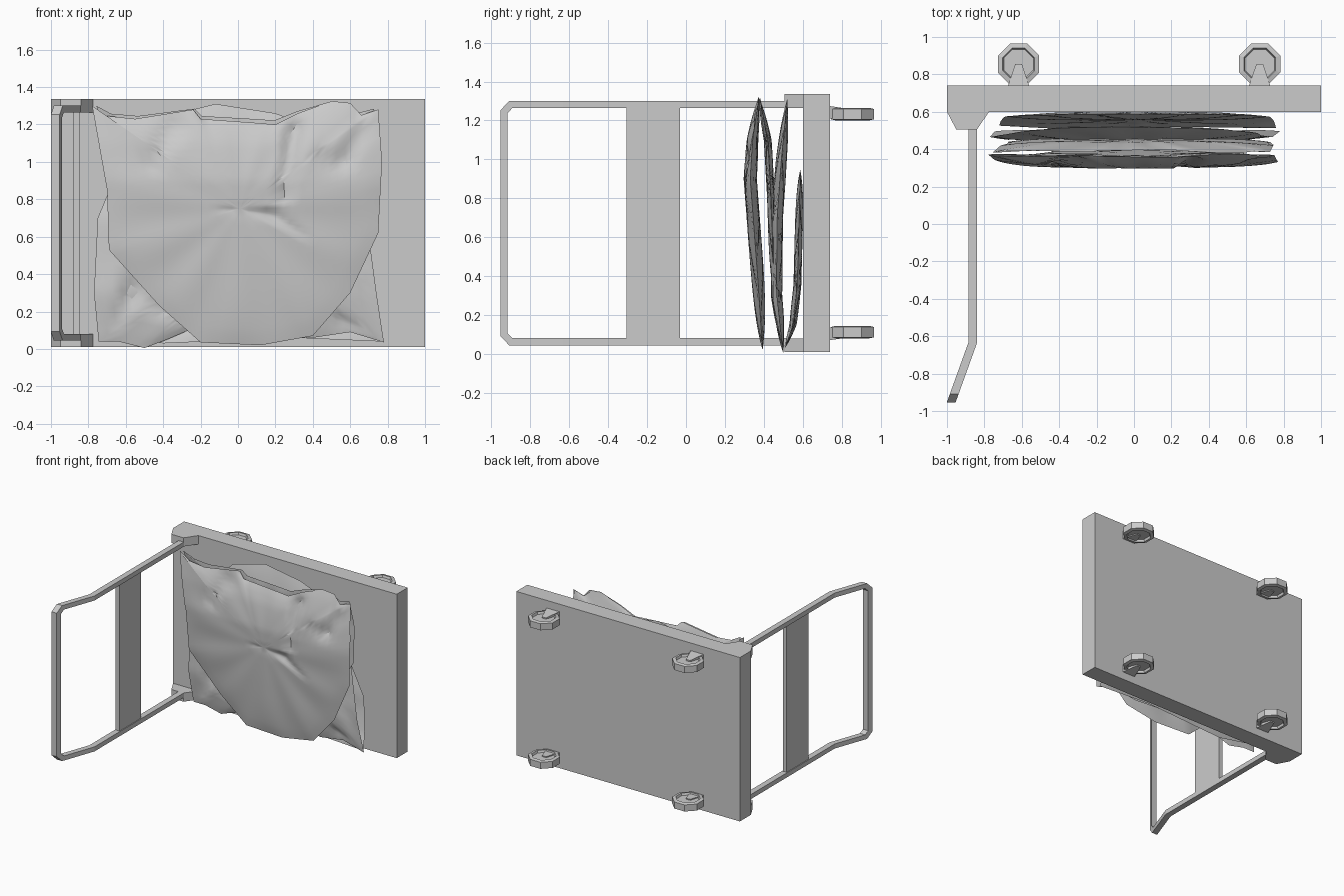
import bpy, bmesh, math
from mathutils import Vector

cube = bpy.data.objects.get("Cube")
if cube:
    bpy.data.objects.remove(cube, do_unlink=True)

grey = bpy.data.materials.new("light_grey")
grey.diffuse_color = (0.6, 0.6, 0.6, 1)
grey.use_nodes = True
grey.node_tree.nodes["Principled BSDF"].inputs["Base Color"].default_value = (0.6, 0.6, 0.6, 1)


def finish(name, bm, smooth=None):
    bmesh.ops.recalc_face_normals(bm, faces=bm.faces)
    me = bpy.data.meshes.new(name)
    bm.to_mesh(me)
    bm.free()
    ob = bpy.data.objects.new(name, me)
    bpy.context.collection.objects.link(ob)
    me.materials.append(grey)
    if smooth:
        bpy.ops.object.select_all(action='DESELECT')
        ob.select_set(True)
        bpy.context.view_layer.objects.active = ob
        bpy.ops.object.shade_smooth_by_angle(angle=math.radians(smooth))
    return ob


def prism(name, pts, z0, z1):
    """Extrude an xy outline from z0 to z1."""
    bm = bmesh.new()
    face = bm.faces.new([bm.verts.new((x, y, z0)) for x, y in pts])
    ext = bmesh.ops.extrude_face_region(bm, geom=[face])
    for v in ext["geom"]:
        if isinstance(v, bmesh.types.BMVert):
            v.co.z = z1
    return finish(name, bm)


def rect(x0, x1, y0, y1):
    return [(x0, y0), (x1, y0), (x1, y1), (x0, y1)]


# Platform and the two handle brackets
MID = 0.6725
prism("platform", rect(-1, 1, 0.6, 0.74), 0.01, 1.335)
for name, z0, z1 in (("lower_bracket", 0.01, 0.08), ("upper_bracket", 1.265, 1.335)):
    prism(name, [(-1, 0.6), (-0.95, 0.505), (-0.84, 0.505), (-0.775, 0.6)], z0, z1)


# Handle: a rectangular bar swept along a bent loop
def bend_x(y):
    return -0.8625 - max(0, -0.635 - y) * 0.36


lower = [(0.52, 0.0625), (-0.635, 0.0625), (-0.90, 0.0625), (-0.935, 0.10)]
path = lower + [(y, 2 * MID - z) for y, z in reversed(lower)]
bm = bmesh.new()
rings = []
for i, (y, z) in enumerate(path):
    a = Vector(path[max(i - 1, 0)])
    b = Vector(path[min(i + 1, len(path) - 1)])
    p = Vector((y, z))
    d0 = (p - a).normalized() if i else (b - p).normalized()
    d1 = (b - p).normalized() if i < len(path) - 1 else d0
    n = Vector((-(d0 + d1).y, (d0 + d1).x)).normalized()
    half = 0.0185 / max(0.5, n.dot(Vector((-d1.y, d1.x))))
    ring = []
    for sx, sn in ((-1, -1), (1, -1), (1, 1), (-1, 1)):
        q = p + n * half * sn
        ring.append(bm.verts.new((bend_x(q.x) + sx * 0.0235, q.x, q.y)))
    rings.append(ring)
for r0, r1 in zip(rings, rings[1:]):
    for k in range(4):
        bm.faces.new((r0[k], r0[(k + 1) % 4], r1[(k + 1) % 4], r1[k]))
bm.faces.new(rings[0])
bm.faces.new(rings[-1])
finish("handle_frame", bm)
prism("handle_panel", rect(-0.88, -0.845, -0.305, -0.03), 0.05, 1.295)


# Octagonal wheels with recessed sides, each held by a tapered fork
def wheel(side, cx, level, z0, z1):
    bm = bmesh.new()
    rows = []
    for r, z in ((0.085, z0 + 0.018), (0.092, z0), (0.119, z0 + 0.006),
                 (0.119, z1 - 0.006), (0.092, z1), (0.085, z1 - 0.018)):
        rows.append([bm.verts.new((cx + r * math.cos(math.pi * (k + 0.5) / 4),
                                   0.855 + r * math.sin(math.pi * (k + 0.5) / 4), z))
                     for k in range(8)])
    for a, b in zip(rows, rows[1:]):
        for k in range(8):
            bm.faces.new((a[k], a[(k + 1) % 8], b[(k + 1) % 8], b[k]))
    bm.faces.new(rows[0])
    bm.faces.new(rows[-1])
    finish(f"{level}_{side}_wheel", bm)
    outer = [(cx - 0.06, 0.73), (cx + 0.06, 0.73), (cx + 0.018, 0.855), (cx - 0.018, 0.855)]
    fork = prism(f"{level}_{side}_fork", outer, z0 + 0.01, z1 - 0.01)
    for v in fork.data.vertices:
        if level == "upper" and v.co.z > (z0 + z1) / 2:
            v.co.z = z1 + (0.01 if v.co.y < 0.8 else -0.008)
        if level == "lower" and v.co.z < (z0 + z1) / 2:
            v.co.z = z0 - (0.01 if v.co.y < 0.8 else -0.008)


for side, cx in (("right", -0.617), ("left", 0.672)):
    wheel(side, cx, "lower", 0.08, 0.145)
    wheel(side, cx, "upper", 1.2, 1.265)


# Folded sacks: thin pillows with creases, following a leaning centre line
def interp(table, z):
    for (z0, a), (z1, b) in zip(table, table[1:]):
        if z <= z1:
            return a + (b - a) * max(0, (z - z0) / (z1 - z0))
    return table[-1][1]


def dip(x, z, creases):
    total = 0
    for x0, z0, x1, z1, width, depth in creases:
        d = Vector((x1 - x0, z1 - z0))
        p = Vector((x - x0, z - z0))
        t = min(1, max(0, p.dot(d) / d.length_squared))
        w = width * (1 - 0.6 * t)
        total += depth * (1 - 0.5 * t) * max(0, 1 - (p - d * t).length / w)
    return total


def pillow(name, outline, centre, thick, creases=()):
    pts = []
    for i, p in enumerate(outline):
        a, b = Vector(p), Vector(outline[(i + 1) % len(outline)])
        n = max(1, round((b - a).length / 0.045))
        pts += [a.lerp(b, k / n) for k in range(n)]
    mid = sum(pts, Vector((0, 0))) / len(pts)
    bm = bmesh.new()
    rim = [bm.verts.new((p.x, interp(centre, p.y), p.y)) for p in pts]
    steps = [1 - (k / 16) for k in range(1, 16)]
    for sign in (-1, 1):
        prev = rim
        for t in steps + [0]:
            row = []
            for p in (pts if t else [mid]):
                q = mid.lerp(p, t)
                y = interp(centre, q.y) + sign * thick * (1 - t ** 3) ** 0.8
                if sign < 0:
                    y += dip(q.x, q.y, creases) * (1 - t ** 8)
                # shallow wrinkles running in from the rim
                ang = math.atan2(q.y - mid.y, q.x - mid.x)
                y += 0.009 * t ** 3 * (1 - t) * 4 * math.sin(11 * ang + 3 * sign)
                row.append(bm.verts.new((q.x, min(y, 0.602), q.y)))
            for k in range(len(pts)):
                j = (k + 1) % len(pts)
                if t:
                    bm.faces.new((prev[k], prev[j], row[j], row[k]))
                else:
                    bm.faces.new((prev[k], prev[j], row[0]))
            prev = row
    finish(name, bm, 35)


front = [(-0.78, 1.30), (-0.74, 1.25), (-0.55, 1.23), (-0.24, 1.28), (-0.2, 1.23), (0.08, 1.21),
         (0.2, 1.20), (0.32, 1.26), (0.5, 1.325), (0.6, 1.315), (0.66, 1.25), (0.75, 1.28),
         (0.77, 1.0), (0.75, 0.62), (0.6, 0.3), (0.4, 0.07), (0.12, 0.02), (-0.2, 0.035),
         (-0.42, 0.23), (-0.69, 0.53), (-0.7, 0.85)]
pillow("front_sack_outer_half", front,
       [(0, 0.395), (0.4, 0.368), (0.9, 0.33), (1.1, 0.342), (1.32, 0.375)], 0.034,
       [(-0.35, 1.2, -0.47, 0.97, 0.1, 0.04), (0.3, 1.18, 0.24, 0.8, 0.08, 0.045),
        (0.66, 1.16, 0.55, 0.98, 0.08, 0.04), (0.57, 0.99, 0.4, 1.05, 0.06, 0.025),
        (0.18, 0.72, 0.36, 0.6, 0.05, 0.02), (0.18, 0.72, -0.1, 0.75, 0.05, 0.012)])
pillow("front_sack_inner_half", [(x * 0.97, 1.3 - (1.3 - z) * 0.78) for x, z in front],
       [(0.25, 0.455), (0.8, 0.437), (1.1, 0.42), (1.31, 0.38)], 0.02)

rear = [(-0.77, 0.3), (-0.745, 0.04), (-0.64, 0.04), (-0.5, 0.005), (-0.38, 0.05), (-0.24, 0.11),
        (0.1, 0.08), (0.4, 0.06), (0.6, 0.09), (0.78, 0.035), (0.74, 0.3), (0.7, 0.6), (0.66, 0.95),
        (0.5, 1.15), (0.2, 1.26), (-0.12, 1.31), (-0.4, 1.24), (-0.6, 1.05), (-0.7, 0.82), (-0.75, 0.7)]
pillow("rear_sack_outer_half", rear,
       [(0, 0.5), (0.3, 0.465), (0.7, 0.468), (1.0, 0.49), (1.31, 0.52)], 0.03,
       [(-0.55, 0.36, -0.65, 0.12, 0.1, 0.04), (-0.55, 0.3, -0.3, 0.15, 0.08, 0.03),
        (0.68, 0.32, 0.76, 0.08, 0.08, 0.03), (0.55, 0.15, 0.75, 0.08, 0.06, 0.02)])
pillow("rear_sack_inner_half",
       [(-0.68, 0.5), (-0.72, 0.08), (-0.4, 0.03), (0.3, 0.06), (0.76, 0.04), (0.72, 0.45),
        (0.55, 0.78), (0.2, 0.93), (-0.15, 0.95), (-0.45, 0.82)],
       [(0.02, 0.505), (0.15, 0.55), (0.35, 0.572), (0.95, 0.588)], 0.02)
